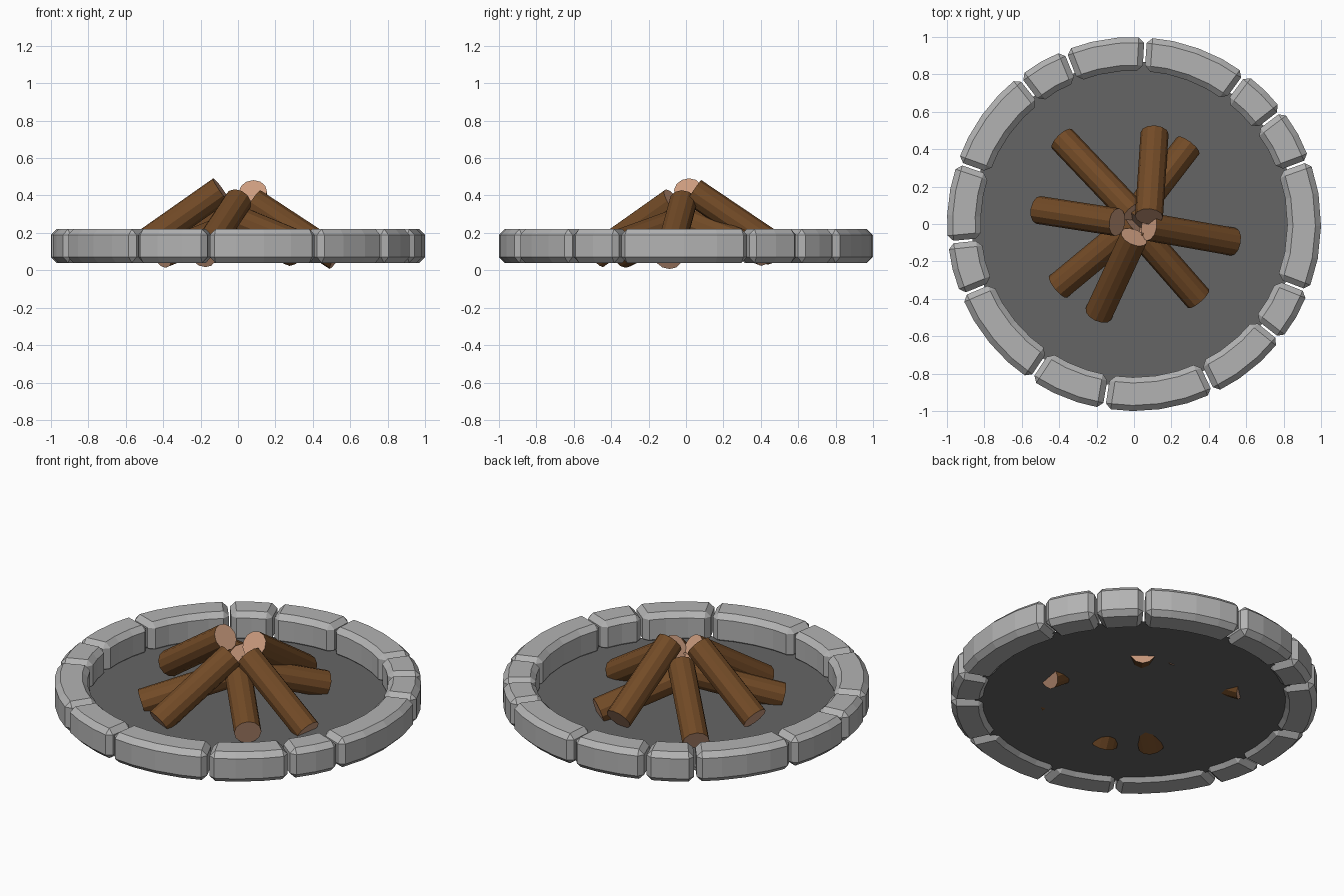
import bpy, bmesh
from math import radians, cos, sin
from mathutils import Vector

if "Cube" in bpy.data.objects:
    bpy.data.objects.remove(bpy.data.objects["Cube"])


def material(name, rgb):
    m = bpy.data.materials.new(name)
    m.diffuse_color = (*rgb, 1)
    m.use_nodes = True
    m.node_tree.nodes["Principled BSDF"].inputs["Base Color"].default_value = m.diffuse_color
    return m


STONE = material("stone_grey", (0.45, 0.45, 0.45))
ASH = material("ash_grey", (0.13, 0.13, 0.13))
BARK = material("bark_brown", (0.17, 0.07, 0.02))
WOOD = material("cut_wood", (0.6, 0.33, 0.21))


def finish(bm, name, *mats):
    bmesh.ops.recalc_face_normals(bm, faces=bm.faces)
    mesh = bpy.data.meshes.new(name)
    bm.to_mesh(mesh)
    bm.free()
    for m in mats:
        mesh.materials.append(m)
    ob = bpy.data.objects.new(name, mesh)
    bpy.context.collection.objects.link(ob)
    return ob


# Stone: rectangular section swept along an arc, then chamfered
def stone(name, a0, a1):
    bm = bmesh.new()
    a0, a1 = a0 + 0.4, a1 - 0.4
    n = max(2, round((a1 - a0) / 9))
    rings = []
    for i in range(n + 1):
        a = radians(a0 + (a1 - a0) * i / n)
        rings.append([bm.verts.new((r * cos(a), r * sin(a), z))
                      for r, z in ((0.82, 0.04), (1, 0.04), (1, 0.22), (0.82, 0.22))])
    for p, q in zip(rings, rings[1:]):
        for k in range(4):
            j = (k + 1) % 4
            bm.faces.new((p[k], p[j], q[j], q[k]))
    bm.faces.new(rings[0])
    bm.faces.new(rings[-1])
    ob = finish(bm, name, STONE)
    bev = ob.modifiers.new("chamfer", 'BEVEL')
    bev.width = 0.03
    bev.segments = 1
    bev.limit_method = 'ANGLE'
    bev.angle_limit = radians(40)


# Log: 12-sided cylinder between its ground end and its top end
def log(name, low, high):
    low, high = Vector(low), Vector(high)
    bm = bmesh.new()
    bmesh.ops.create_cone(bm, cap_ends=True, segments=12, radius1=0.075,
                          radius2=0.075, depth=(high - low).length)
    for f in bm.faces:
        f.material_index = 1 if len(f.verts) > 4 else 0
    ob = finish(bm, name, BARK, WOOD)
    ob.location = (low + high) / 2
    ob.rotation_mode = 'QUATERNION'
    ob.rotation_quaternion = (high - low).to_track_quat('Z', 'Y')


# Ring of irregular stones, split at these angles
joints = [-21.2, 20, 37.6, 53.4, 86.4, 111.8, 128, 160.8, 185.7,
          202.5, 236.3, 260.7, 295.4, 321.6, 338.8]
for i, (a, b) in enumerate(zip(joints, joints[1:])):
    stone(f"ring_stone_{i + 1}", a, b)

# Ash bed
bm = bmesh.new()
bmesh.ops.create_circle(bm, cap_ends=True, segments=40, radius=0.87)
bed = finish(bm, "ash_bed", ASH)
bed.location.z = 0.063

# Steep upper logs, then flatter lower logs
logs = [
    ((-0.51, 0.075, 0.135), (-0.09, 0.01, 0.43)),
    ((0.11, 0.485, 0.12), (0.08, 0.04, 0.42)),
    ((0.53, -0.095, 0.07), (0.08, -0.015, 0.365)),
    ((-0.19, -0.48, 0.08), (0.0, -0.07, 0.37)),
    ((-0.385, 0.455, 0.10), (-0.01, 0.06, 0.31)),
    ((0.29, 0.42, 0.095), (-0.01, 0.03, 0.25)),
    ((0.345, -0.40, 0.13), (0.03, -0.04, 0.26)),
    ((-0.405, -0.335, 0.085), (0.0, 0.0, 0.25)),
]
for i, (low, high) in enumerate(logs):
    log(f"log_{i + 1}", low, high)
